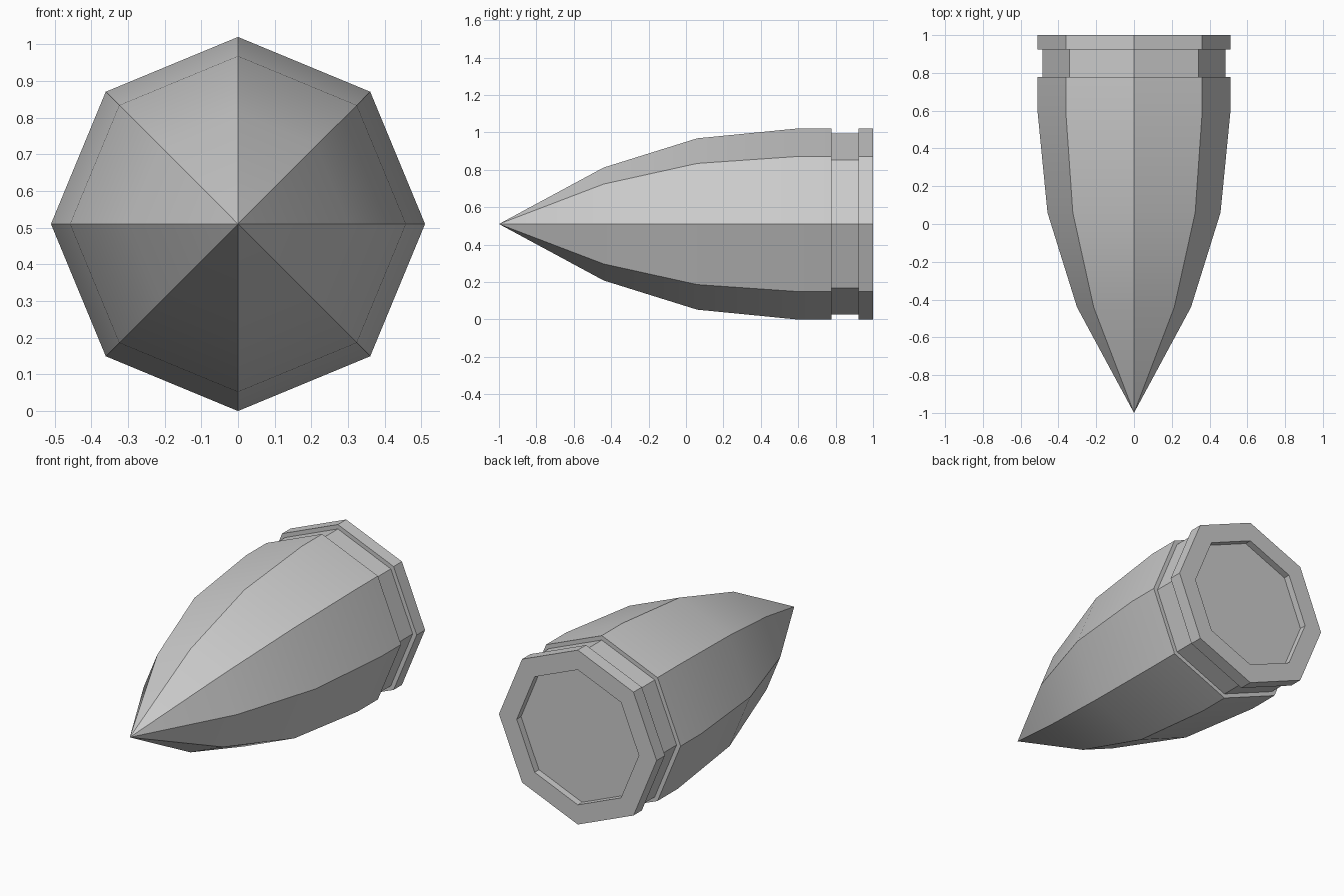
import bpy, bmesh
from math import cos, sin, pi, radians

if "Cube" in bpy.data.objects:
    bpy.data.objects.remove(bpy.data.objects["Cube"])

SIDES = 8
CENTRE_Z = 0.51

# Profile along the length: (y, radius), from behind the tip to the recessed base
profile = [(-0.44, 0.302), (0.06, 0.458), (0.59, 0.51), (0.778, 0.51),
           (0.778, 0.484), (0.923, 0.484), (0.923, 0.51), (1.0, 0.51),
           (1.0, 0.395), (0.96, 0.395)]

bm = bmesh.new()


def ring(y, r):
    return [bm.verts.new((r * cos(2 * pi * i / SIDES), y,
                          CENTRE_Z + r * sin(2 * pi * i / SIDES)))
            for i in range(SIDES)]


rings = [ring(y, r) for y, r in profile]
tip = bm.verts.new((0, -1, CENTRE_Z))

# Pointed nose, stepped walls and recessed floor
for i in range(SIDES):
    j = (i + 1) % SIDES
    bm.faces.new((tip, rings[0][i], rings[0][j]))
    for a, b in zip(rings, rings[1:]):
        bm.faces.new((a[i], b[i], b[j], a[j]))
bm.faces.new(rings[-1])
bmesh.ops.recalc_face_normals(bm, faces=bm.faces[:])

mesh = bpy.data.meshes.new("bullet_body")
bm.to_mesh(mesh)
bm.free()
body = bpy.data.objects.new("bullet_body", mesh)
bpy.context.collection.objects.link(body)

# Smooth along the length, sharp between the eight sides
bpy.context.view_layer.objects.active = body
body.select_set(True)
bpy.ops.object.shade_smooth_by_angle(angle=radians(30))
